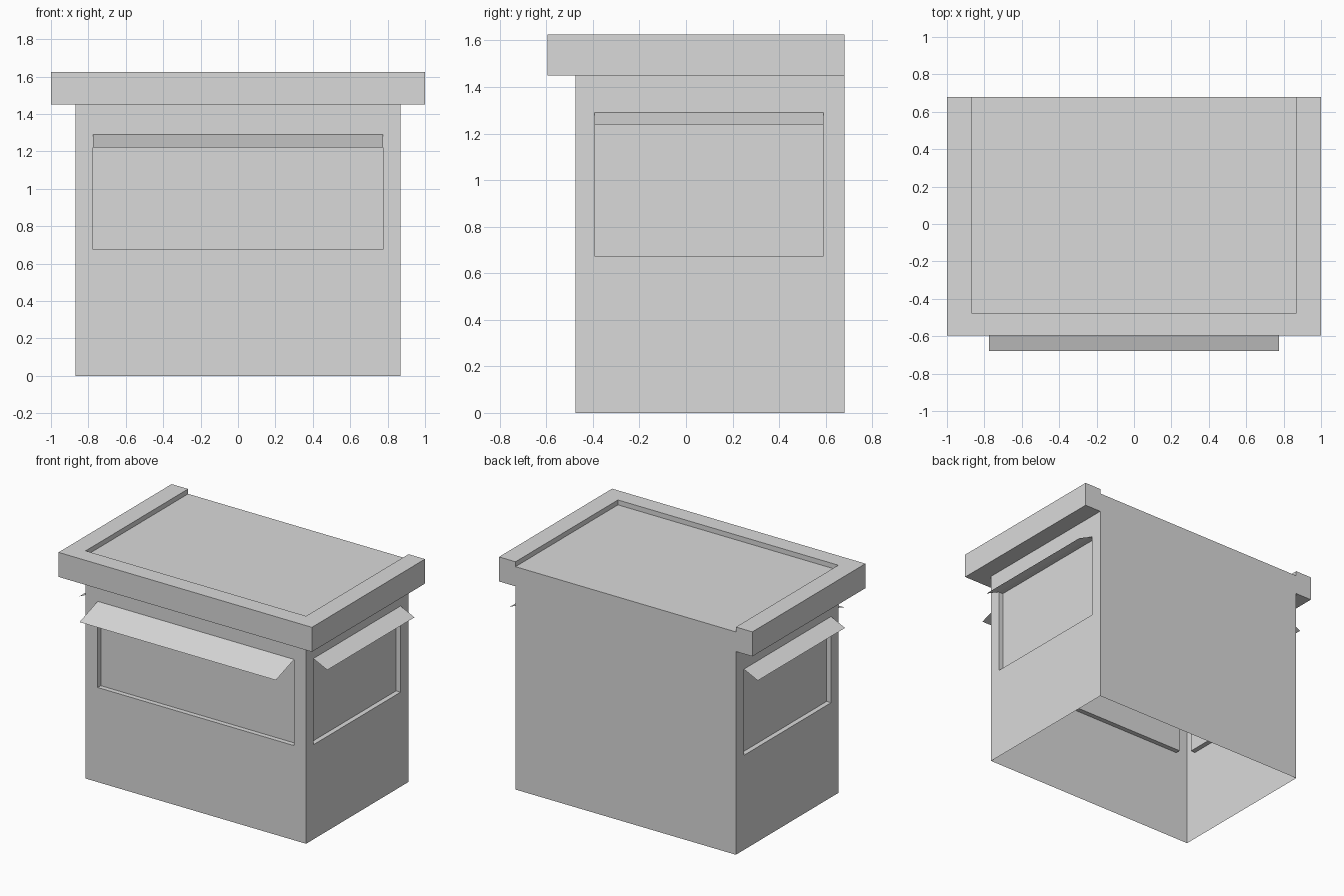
import bpy
import bmesh
from mathutils import Vector

old = bpy.data.objects.get("Cube")
if old:
    bpy.data.objects.remove(old, do_unlink=True)

grey = bpy.data.materials.new("light_grey")
grey.use_nodes = True
grey.diffuse_color = (0.7, 0.7, 0.7, 1)
grey.node_tree.nodes["Principled BSDF"].inputs["Base Color"].default_value = (0.7, 0.7, 0.7, 1)

# Main dimensions
HALF, FRONT, BACK = 0.87, -0.475, 0.68        # body
EAVE, EAVE_FRONT = 1.0, -0.595                # cornice overhang
DECK, RIM_LOW, RIM_TOP = 1.59, 1.45, 1.625
SILL, HEAD, DEPTH = 0.675, 1.29, 0.035        # window recess


def make(name, faces):
    """Build an object from faces given as lists of corner points."""
    bm = bmesh.new()
    for corners in faces:
        bm.faces.new([bm.verts.new(c) for c in corners])
    bmesh.ops.remove_doubles(bm, verts=bm.verts, dist=1e-5)
    mesh = bpy.data.meshes.new(name)
    bm.to_mesh(mesh)
    bm.free()
    mesh.materials.append(grey)
    obj = bpy.data.objects.new(name, mesh)
    bpy.context.collection.objects.link(obj)
    return obj


def rect(a, b, low, high, place):
    """Four corners on a wall, counter-clockwise seen from outside."""
    return [place(a, low), place(b, low), place(b, high), place(a, high)]


def ring(outer, inner):
    """Faces that join two loops."""
    n = len(outer)
    return [[outer[i], outer[(i + 1) % n], inner[(i + 1) % n], inner[i]] for i in range(n)]


def window_wall(name, span, opening, place, inward):
    """Wall sheet with a shallow sunken window panel."""
    outer = rect(*span, 0, DECK, place)
    edge = rect(*opening, SILL, HEAD, place)
    sunk = [p + Vector(inward) * DEPTH for p in edge]
    make(name, ring(outer, edge) + ring(edge, sunk) + [sunk])


def awning(name, opening, place, outward, reach, drop):
    """Thin sloping sheet above a window."""
    a, b = opening
    out = Vector(outward) * reach
    make(name, [[place(a, HEAD - drop) + out, place(b, HEAD - drop) + out,
                 place(b, HEAD), place(a, HEAD)]])


# Front wall and awning
def on_front(u, z):
    return Vector((u, FRONT, z))


window_wall("front_wall", (-HALF, HALF), (-0.775, 0.775), on_front, (0, 1, 0))
awning("front_awning", (-0.775, 0.775), on_front, (0, -1, 0), 0.205, 0.07)

# Side walls and awnings
for side, s in (("left", 1), ("right", -1)):
    def on_side(u, z, s=s):
        return Vector((s * HALF, s * u, z))

    span = (FRONT, BACK) if s > 0 else (-BACK, -FRONT)
    opening = (-0.393, 0.59) if s > 0 else (-0.59, 0.393)
    window_wall(side + "_wall", span, opening, on_side, (-s, 0, 0))
    awning(side + "_awning", opening, on_side, (s, 0, 0), 0.11, 0.052)

# Back wall and sunken roof deck; the body is open underneath
make("back_wall", [rect(HALF, -HALF, 0, DECK, lambda u, z: Vector((u, BACK, z)))])
make("roof_deck", [rect(-HALF, HALF, FRONT, BACK, lambda u, v: Vector((u, v, DECK)))])

# Cornice: U-shaped band around the front and sides
outline = [(-EAVE, BACK), (-EAVE, EAVE_FRONT), (EAVE, EAVE_FRONT), (EAVE, BACK),
           (HALF, BACK), (HALF, FRONT), (-HALF, FRONT), (-HALF, BACK)]
low = [Vector((x, y, RIM_LOW)) for x, y in outline]
top = [Vector((x, y, RIM_TOP)) for x, y in outline]
cornice = ring(low, top)
for i in range(3):
    j = 7 - i
    cornice.append([top[i], top[i + 1], top[j - 1], top[j]])
    cornice.append([low[j], low[j - 1], low[i + 1], low[i]])
# The inner band keeps only the part that rises above the deck
for k in (4, 5, 6):
    cornice[k] = [Vector((p.x, p.y, max(p.z, DECK))) for p in cornice[k]]
make("cornice", cornice)
